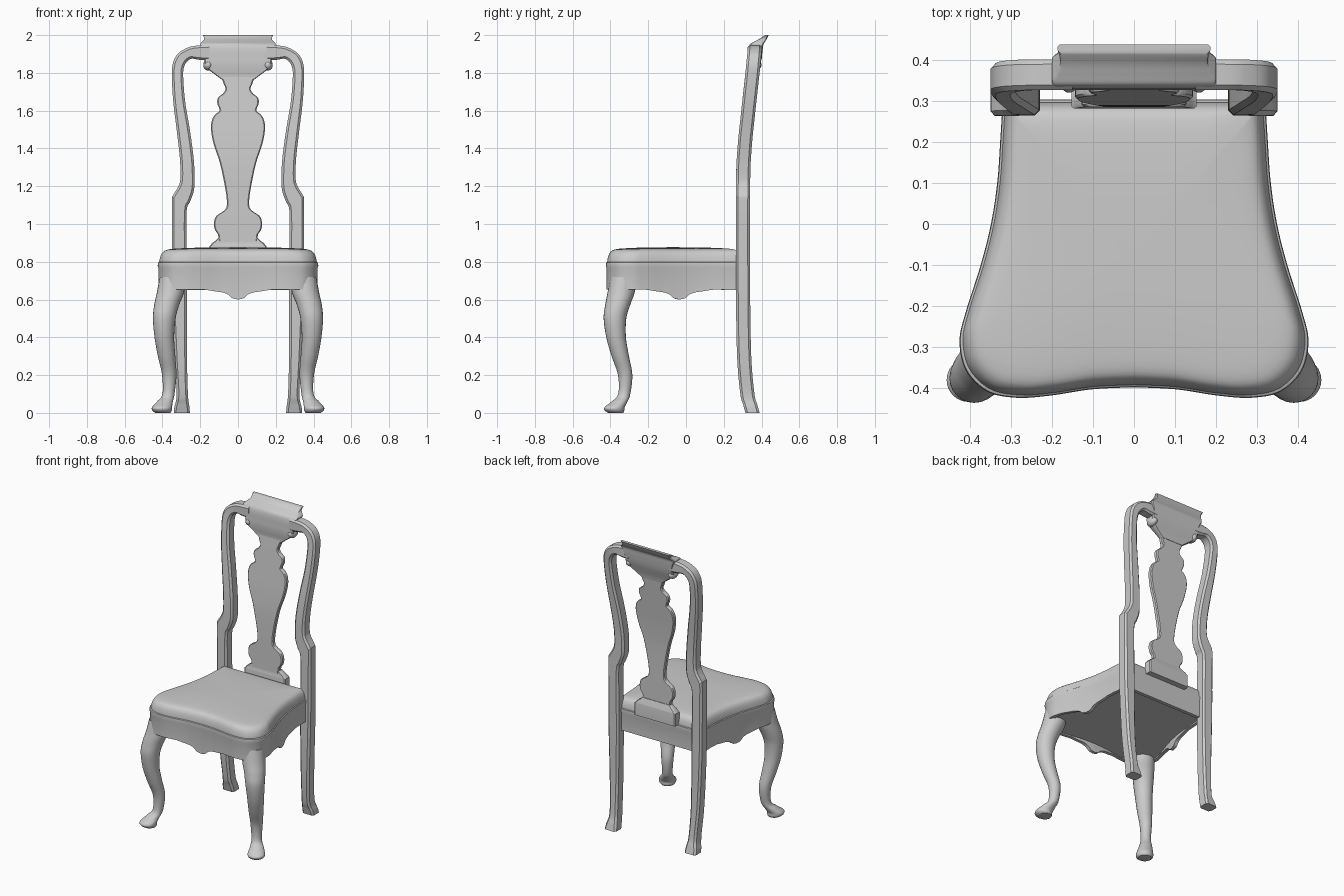
import bpy, bmesh
from math import sin, cos, pi, radians


def spline(pts, n=6):
    """Catmull-Rom through tuples of any length."""
    out = []
    for i in range(len(pts) - 1):
        p0, p1, p2 = pts[max(i - 1, 0)], pts[i], pts[i + 1]
        p3 = pts[min(i + 2, len(pts) - 1)]
        for k in range(n):
            t = k / n
            out.append(tuple(0.5 * (2 * b + (c - a) * t + (2 * a - 5 * b + 4 * c - d) * t * t
                                    + (3 * b - a - 3 * c + d) * t ** 3)
                             for a, b, c, d in zip(p0, p1, p2, p3)))
    return out + [tuple(pts[-1])]


def lerp_table(table, v):
    for (a, fa), (b, fb) in zip(table, table[1:]):
        if v <= b:
            return fa + (fb - fa) * max(0, (v - a) / (b - a))
    return table[-1][1]


def loft(name, rings):
    """Skin closed rings of equal length and cap both ends."""
    bm = bmesh.new()
    vs = [[bm.verts.new(p) for p in r] for r in rings]
    n = len(rings[0])
    for r, s in zip(vs, vs[1:]):
        for i in range(n):
            j = (i + 1) % n
            bm.faces.new((r[i], r[j], s[j], s[i]))
    bm.faces.new(vs[0])
    bm.faces.new(vs[-1])
    bmesh.ops.recalc_face_normals(bm, faces=bm.faces)
    me = bpy.data.meshes.new(name)
    bm.to_mesh(me)
    bm.free()
    ob = bpy.data.objects.new(name, me)
    bpy.context.collection.objects.link(ob)
    return ob


def ribbon(name, rows, c=0.012):
    """Chamfered slab: rows of (ax, az, bx, bz, y, half depth)."""
    rings = []
    for ax, az, bx, bz, y, h in rows:
        w = ((bx - ax) ** 2 + (bz - az) ** 2) ** 0.5
        e = min(c, h * 0.5)
        sec = [(e, -h), (w - e, -h), (w, e - h), (w, h - e),
               (w - e, h), (e, h), (0, h - e), (0, e - h)]
        rings.append([(ax + (bx - ax) * s / w, y + d, az + (bz - az) * s / w) for s, d in sec])
    return loft(name, rings)


def panel(name, rows, c=0.006):
    """Symmetric slab: rows of (z, half width, y, half depth)."""
    return ribbon(name, [(-w, z, w, z, y, h) for z, w, y, h in rows], c)


# rake of the back, y centre against z
RAKE = spline([(0, .352), (.05, .338), (.1, .325), (.3, .308), (.65, .302), (1.2, .302),
               (1.4, .31), (1.6, .33), (1.8, .352), (1.96, .37)])

# seat outline, front centre round to the back
half = spline([(0, -.39), (.1, -.395), (.2, -.41), (.28, -.415), (.35, -.40), (.40, -.35),
               (.415, -.28), (.40, -.21), (.365, -.1), (.34, 0), (.325, .1), (.318, .2),
               (.312, .295)], 10)
half += [(.2, .295), (.1, .295), (0, .295)]
OUTLINE = half + [(-x, y) for x, y in half[-2:0:-1]]
CY = -.07


def seat_ring(s, z):
    return [(x * s, CY + (y - CY) * s, z(x, y) if callable(z) else z) for x, y in OUTLINE]


# shaped lower edge of the front and side aprons
DROP = [(0, .052), (.03, .046), (.05, .025), (.08, .014), (.13, .007), (.17, 0)]


def apron_z(x, y):
    if y > .2:
        return .65
    return .652 - lerp_table(DROP, abs(x) if y < -.37 and abs(x) < .25 else abs(y + .035))


loft("seat_rail", [seat_ring(s, z) for s, z in
     [(.02, .80), (1.0, .80), (1.02, .795), (1.025, .78), (1.015, .765), (1.015, apron_z),
      (.95, apron_z), (.95, .66), (.02, .66)]])

# upholstered cushion
loft("seat_cushion", [seat_ring(s, z) for s, z in spline(
     [(1.0, .785), (1.005, .80), (.99, .828), (.96, .85), (.90, .864), (.75, .871),
      (.4, .876), (.02, .877)], 3)])

# back posts, curving over at the top into the crest
POST = spline([(.255, 0, .34, 0), (.257, .03, .337, .03), (.265, .1, .325, .1),
               (.27, .3, .335, .3), (.27, .65, .348, .65), (.272, .9, .35, .9),
               (.272, 1.07, .35, 1.12), (.253, 1.12, .345, 1.15), (.233, 1.18, .318, 1.195),
               (.23, 1.25, .305, 1.24), (.235, 1.35, .308, 1.35), (.255, 1.5, .325, 1.5),
               (.28, 1.65, .343, 1.65), (.29, 1.78, .35, 1.78), (.286, 1.83, .345, 1.85),
               (.27, 1.86, .32, 1.9), (.245, 1.875, .275, 1.93), (.21, 1.87, .23, 1.943),
               (.15, 1.865, .15, 1.948)])

# cabriole front leg: z, x, y, radius
LEG = spline([(0, .398, -.372, .04), (.012, .402, -.378, .051), (.03, .402, -.378, .053),
              (.06, .387, -.352, .042), (.1, .368, -.327, .032), (.2, .364, -.322, .038),
              (.3, .378, -.348, .046), (.4, .39, -.37, .052), (.5, .39, -.376, .06),
              (.57, .378, -.362, .066), (.64, .357, -.343, .072), (.72, .345, -.33, .07)])

for side, sx in (("left", -1), ("right", 1)):
    ribbon("back_post_" + side, [(sx * a, za, sx * b, zb, lerp_table(RAKE, (za + zb) / 2), .0375)
                                 for a, za, b, zb in POST])
    loft("front_leg_" + side, [[(sx * x + r * cos(2 * pi * i / 24), y + r * sin(2 * pi * i / 24), z)
                                for i in range(24)] for z, x, y, r in LEG])
    # small scroll where the post meets the crest
    bpy.ops.mesh.primitive_uv_sphere_add(segments=24, ring_count=12,
                                         location=(sx * .158, .36, 1.842))
    ob = bpy.context.object
    ob.name = "crest_scroll_" + side
    ob.scale = (.026, .04, .03)

# vase-shaped splat
SPLAT = [(.87, .10), (.94, .105), (.965, .12), (.99, .127), (1.02, .125), (1.045, .112),
         (1.07, .075), (1.1, .059), (1.18, .066), (1.32, .095), (1.42, .128), (1.5, .143),
         (1.55, .138), (1.58, .12), (1.6, .097), (1.64, .11), (1.67, .105), (1.69, .08),
         (1.715, .066), (1.74, .075), (1.77, .088), (1.80, .13)]
panel("back_splat", [(z, w, lerp_table(RAKE, z), .016) for z, w in spline(SPLAT, 4)])

# shoe that holds the splat
panel("splat_shoe", [(.80, .152, .308, .027), (.882, .152, .308, .027), (.888, .144, .308, .025),
                     (.898, .138, .307, .023), (.91, .12, .306, .02), (.925, .105, .304, .017)])

# rolled crest rail
panel("crest_rail", spline(
    [(1.76, .08, .35, .016), (1.79, .12, .353, .02), (1.82, .158, .356, .027),
     (1.85, .178, .36, .033), (1.88, .178, .364, .036), (1.92, .186, .368, .038),
     (1.95, .2, .374, .036), (1.965, .19, .39, .029), (1.98, .179, .408, .02),
     (2.0, .186, .428, .01)], 4))

bpy.ops.object.select_all(action='SELECT')
bpy.context.view_layer.objects.active = bpy.data.objects["seat_rail"]
bpy.ops.object.shade_smooth_by_angle(angle=radians(35))
